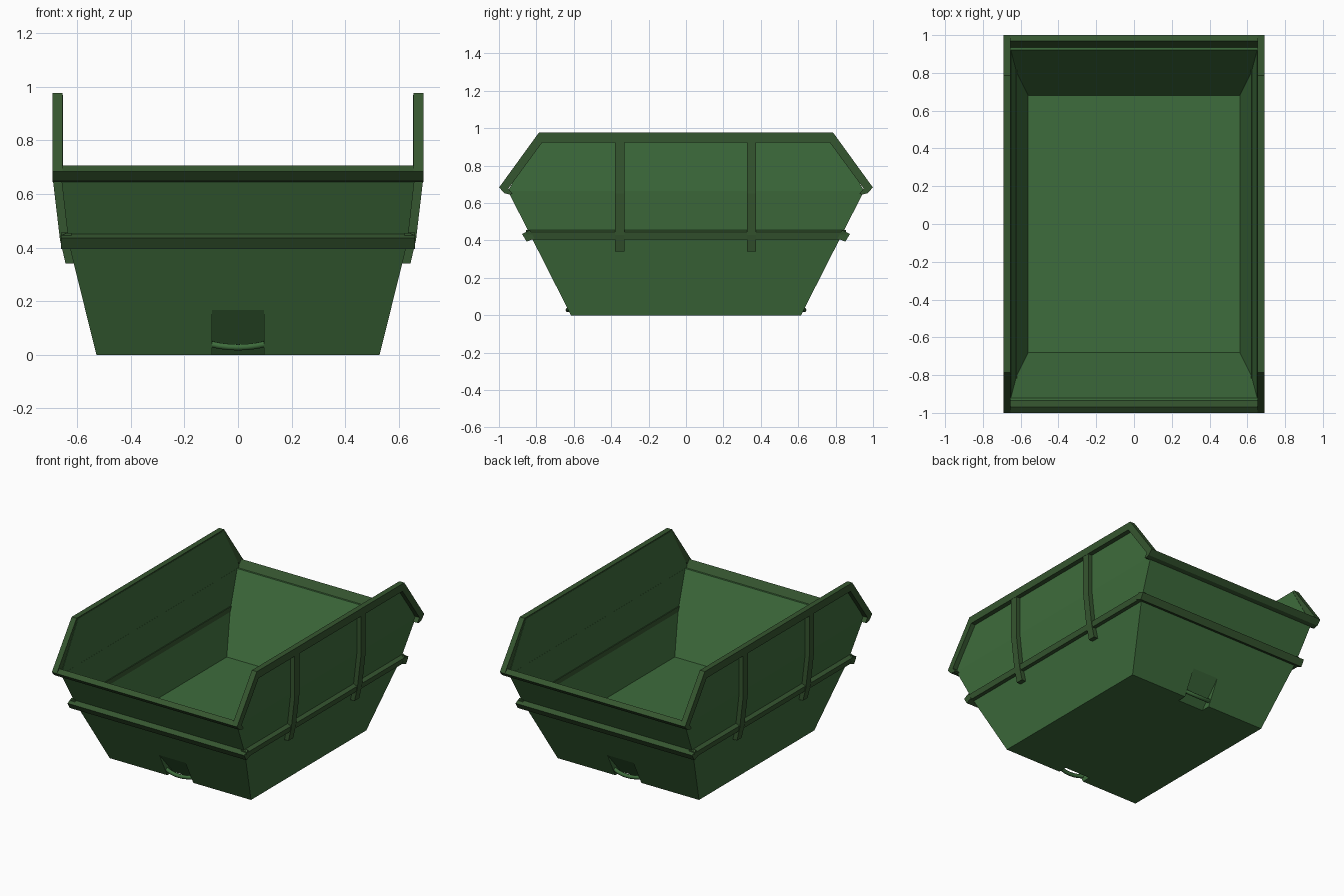
import bpy, bmesh, math

if "Cube" in bpy.data.objects:
    bpy.data.objects.remove(bpy.data.objects["Cube"])


def material(name, rgb):
    m = bpy.data.materials.new(name)
    m.diffuse_color = (*rgb, 1)
    m.use_nodes = True
    m.node_tree.nodes["Principled BSDF"].inputs["Base Color"].default_value = m.diffuse_color
    return m


BODY = material("body green", (0.048, 0.150, 0.045))
TRIM = material("trim olive green", (0.036, 0.092, 0.029))


def finish(name, bm, mat):
    bmesh.ops.recalc_face_normals(bm, faces=bm.faces)
    me = bpy.data.meshes.new(name)
    bm.to_mesh(me)
    bm.free()
    me.materials.append(mat)
    ob = bpy.data.objects.new(name, me)
    bpy.context.collection.objects.link(ob)
    return ob


def hull(name, rings, mat):
    """Convex solid from rectangles (half x, half y, z)."""
    bm = bmesh.new()
    for hx, hy, z in rings:
        for sx in (-1, 1):
            for sy in (-1, 1):
                bm.verts.new((sx * hx, sy * hy, z))
    bmesh.ops.convex_hull(bm, input=bm.verts)
    bmesh.ops.dissolve_limit(bm, angle_limit=0.005, verts=bm.verts, edges=bm.edges)
    return finish(name, bm, mat)


def prism(name, profile, axis, a, b, mat, sign=1):
    """Extrude a profile along x (profile is y,z) or along y (profile is x,z)."""
    bm = bmesh.new()

    def put(p, t):
        return (t, sign * p[0], p[1]) if axis == "x" else (sign * p[0], t, p[1])

    lo = [bm.verts.new(put(p, a)) for p in profile]
    hi = [bm.verts.new(put(p, b)) for p in profile]
    n = len(profile)
    bm.faces.new(lo)
    bm.faces.new(hi)
    for i in range(n):
        j = (i + 1) % n
        bm.faces.new((lo[i], lo[j], hi[j], hi[i]))
    return finish(name, bm, mat)


def cut(ob, cutter):
    mod = ob.modifiers.new("cut", "BOOLEAN")
    mod.operation, mod.solver, mod.object = "DIFFERENCE", "EXACT", cutter
    bpy.context.view_layer.objects.active = ob
    bpy.ops.object.modifier_apply(modifier=mod.name)
    bpy.data.objects.remove(cutter)


# Hopper: outer solid, hollowed, with the ends opened above the rim
body = hull("skip_body", [(0.528, 0.615, 0), (0.632, 0.828, 0.42),
                          (0.66, 0.952, 0.665), (0.66, 0.775, 0.97)], BODY)
cut(body, hull("cavity", [(0.56, 0.68, 0.18), (0.622, 0.805, 0.43),
                          (0.653, 0.925, 0.665), (0.653, 0.925, 1.2)], BODY))
cut(body, hull("end_opening", [(0.653, 1.5, 0.66), (0.653, 1.5, 1.2)], BODY))

for s, end in ((1, "front"), (-1, "back")):
    # Tapered lifting pocket cut into the lower end wall
    pocket = [(-0.702, 0.17), (-0.535, -0.02), (-0.8, -0.02), (-0.8, 0.17)]
    cut(body, prism("pocket", pocket, "x", -0.097, 0.097, BODY, s))

    # Curved lifting bar across the pocket
    cu = bpy.data.curves.new(end + "_lifting_bar", "CURVE")
    cu.dimensions = "3D"
    cu.bevel_depth, cu.bevel_resolution = 0.013, 1
    cu.use_fill_caps = True
    sp = cu.splines.new("POLY")
    sp.points.add(6)
    for i, p in enumerate(sp.points):
        t = i / 3 - 1
        bulge = 1 - t * t
        p.co = (0.1 * t, s * (-0.618 - 0.014 * bulge), 0.04 - 0.012 * bulge, 1)
    cu.materials.append(BODY)
    bpy.context.collection.objects.link(bpy.data.objects.new(end + "_lifting_bar", cu))

    # End rim and end rail, tilted square to the sloping wall
    prism(end + "_rim", [(-0.928, 0.65), (-0.97, 0.706), (-1.0, 0.684),
                         (-0.97, 0.652), (-0.94, 0.645)], "x", -0.692, 0.692, TRIM, s)
    prism(end + "_rail", [(-0.835, 0.456), (-0.877, 0.435), (-0.852, 0.394),
                          (-0.81, 0.41)], "x", -0.66, 0.66, TRIM, s)

for s, side in ((1, "right"), (-1, "left")):
    # Side rim following the raised top edge
    outer = [(-0.998, 0.685), (-0.787, 0.976), (0.787, 0.976), (0.998, 0.685)]
    inner = [(0.966, 0.655), (0.768, 0.925), (-0.768, 0.925), (-0.966, 0.655)]
    prism(side + "_side_rim", outer + inner, "x", *sorted((s * 0.655, s * 0.692)), TRIM)

    # Horizontal side rail
    prism(side + "_side_rail", [(0.62, 0.406), (0.655, 0.406), (0.662, 0.444),
                                (0.638, 0.455), (0.62, 0.455)], "y", -0.855, 0.855, TRIM, s)

    # Bent upright ribs
    rib = [(0.606, 0.34), (0.643, 0.34), (0.664, 0.43), (0.69, 0.65), (0.69, 0.95),
           (0.657, 0.95), (0.656, 0.65), (0.628, 0.43)]
    for y, pos in ((-0.355, "front"), (0.35, "back")):
        prism(f"{side}_{pos}_rib", rib, "y", y - 0.025, y + 0.025, TRIM, s)
